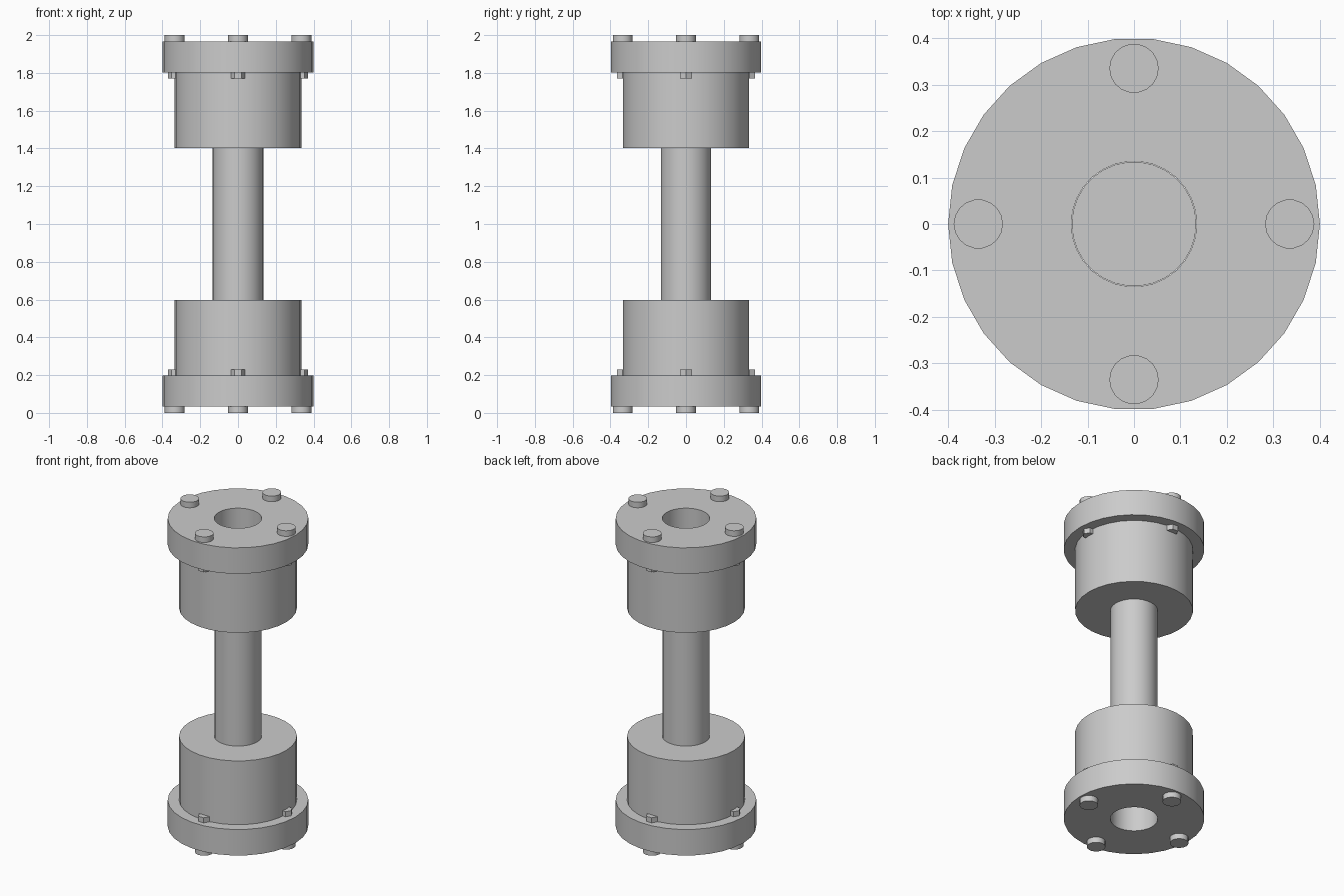
import bpy, bmesh, math
from mathutils import Matrix, Vector

if "Cube" in bpy.data.objects:
    bpy.data.objects.remove(bpy.data.objects["Cube"], do_unlink=True)

SIDES = 30
BORE = 0.135
FLANGE_BOTTOM, FLANGE_TOP, HUB_TOP = 0.035, 0.198, 0.598
BOLT_CIRCLE = 0.335

steel = bpy.data.materials.new("plain grey steel")
steel.use_nodes = True
grey = (0.6, 0.6, 0.6, 1.0)
steel.diffuse_color = grey
steel.node_tree.nodes["Principled BSDF"].inputs["Base Color"].default_value = grey


def finish(name, bm):
    bmesh.ops.recalc_face_normals(bm, faces=bm.faces)
    mesh = bpy.data.meshes.new(name)
    bm.to_mesh(mesh)
    bm.free()
    mesh.materials.append(steel)
    obj = bpy.data.objects.new(name, mesh)
    bpy.context.collection.objects.link(obj)
    bpy.ops.object.select_all(action="DESELECT")
    obj.select_set(True)
    bpy.context.view_layer.objects.active = obj
    bpy.ops.object.shade_smooth_by_angle(angle=math.radians(30))
    return obj


def add_cylinder(bm, radius, z0, z1, sides, x=0, y=0):
    # First corner always points along +x
    ring = [Vector((x + radius * math.cos(math.tau * i / sides),
                    y + radius * math.sin(math.tau * i / sides), z0)) for i in range(sides)]
    base = bm.faces.new([bm.verts.new(p) for p in ring])
    side = bmesh.ops.extrude_face_region(bm, geom=[base], use_keep_orig=True)
    top = [g for g in side["geom"] if isinstance(g, bmesh.types.BMVert)]
    bmesh.ops.translate(bm, verts=top, vec=(0, 0, z1 - z0))


def flip_to_top(bm):
    # Mirror a lower part about mid height
    bmesh.ops.transform(bm, verts=bm.verts,
                        matrix=Matrix.Translation((0, 0, 2)) @ Matrix.Scale(-1, 4, (0, 0, 1)))


# Shaft, ending level with the inner face of each flange
bm = bmesh.new()
add_cylinder(bm, BORE - 0.001, FLANGE_TOP, 2 - FLANGE_TOP, SIDES)
finish("shaft", bm)

# Flanged hub: closed cross-section turned round the axis
profile = [(BORE, FLANGE_BOTTOM), (0.4, FLANGE_BOTTOM), (0.4, FLANGE_TOP),
           (0.335, FLANGE_TOP), (0.335, HUB_TOP), (BORE, HUB_TOP)]

for place in ("lower", "upper"):
    bm = bmesh.new()
    points = [bm.verts.new((r, 0, z)) for r, z in profile]
    edges = [bm.edges.new((points[i - 1], points[i])) for i in range(len(points))]
    bmesh.ops.spin(bm, geom=points + edges, cent=(0, 0, 0), axis=(0, 0, 1),
                   angle=math.tau, steps=SIDES, use_merge=True)
    bmesh.ops.remove_doubles(bm, verts=bm.verts, dist=0.0001)
    if place == "upper":
        flip_to_top(bm)
    finish(place + "_flanged_hub", bm)

    # Four bolts: round head outside, six-sided end inside
    for i, side in enumerate(("left", "back", "right", "front")):
        x = BOLT_CIRCLE * math.cos(math.pi / 2 * i)
        y = BOLT_CIRCLE * math.sin(math.pi / 2 * i)
        bm = bmesh.new()
        add_cylinder(bm, 0.053, 0, FLANGE_BOTTOM, 18, x, y)
        add_cylinder(bm, 0.036, FLANGE_BOTTOM, 0.23, 6, x, y)
        if place == "upper":
            flip_to_top(bm)
        finish(f"{place}_{side}_bolt", bm)
